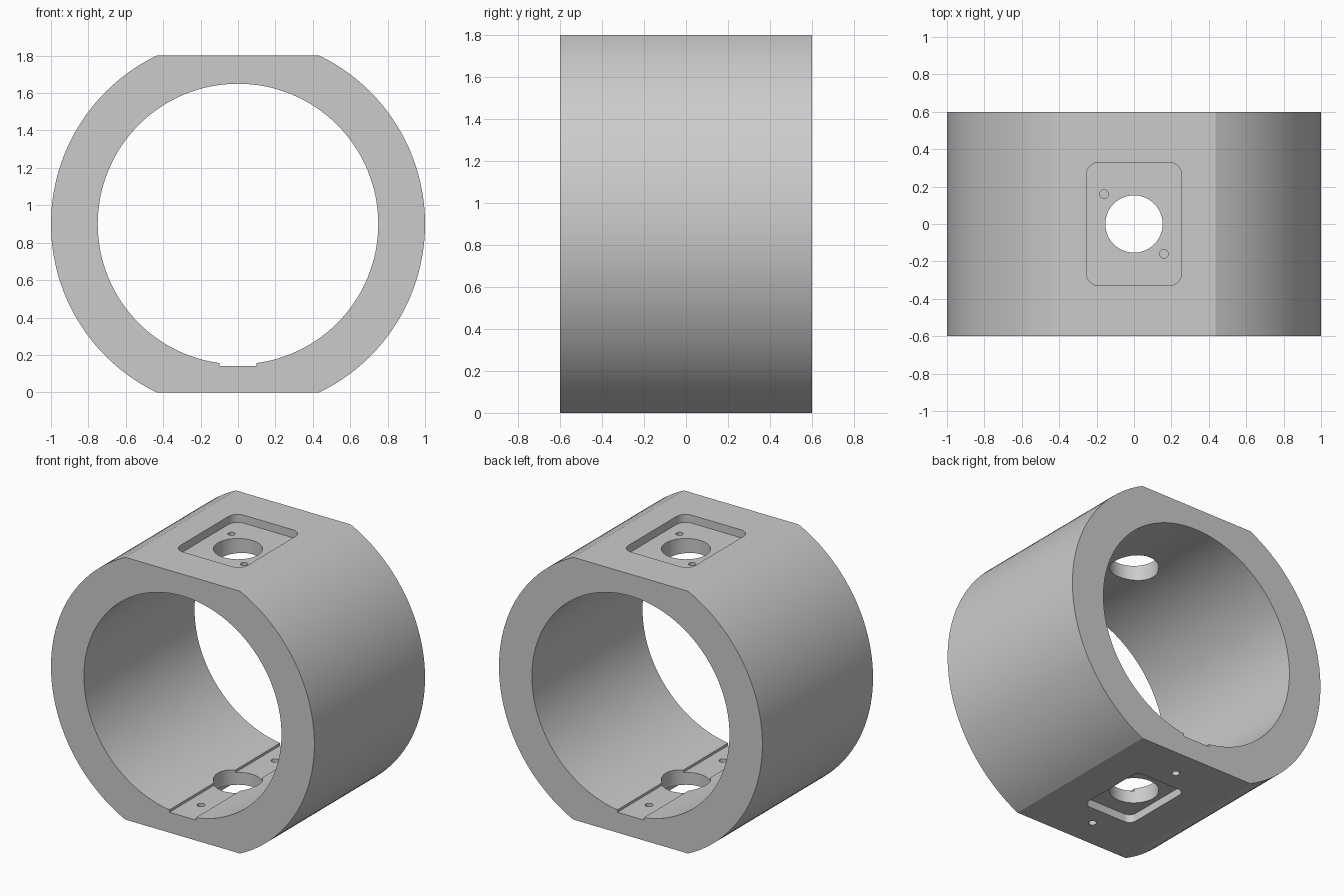
import bpy, bmesh
from math import sin, cos, pi, asin

if "Cube" in bpy.data.objects:
    bpy.data.objects.remove(bpy.data.objects["Cube"], do_unlink=True)

CENTRE = 0.9      # height of the bore axis, also half the height across the flats
BORE = 0.75
HALF_DEPTH = 0.6
POCKET = 0.055    # depth of the two pockets

grey = bpy.data.materials.new("plain grey")
grey.use_nodes = True
colour = (0.6, 0.6, 0.6, 1)
grey.diffuse_color = colour
grey.node_tree.nodes["Principled BSDF"].inputs["Base Color"].default_value = colour


def arc(cx, cy, r, start, end, steps):
    return [(cx + r * cos(start + (end - start) * i / steps),
             cy + r * sin(start + (end - start) * i / steps)) for i in range(steps + 1)]


def circle(cx, cy, r, steps):
    return arc(cx, cy, r, 0, 2 * pi, steps)[:-1]


def rounded_rect(hx, hy, r):
    corners = [(1, 1), (-1, 1), (-1, -1), (1, -1)]
    return [p for i, (sx, sy) in enumerate(corners)
            for p in arc(sx * (hx - r), sy * (hy - r), r, i * pi / 2, (i + 1) * pi / 2, 8)]


def prism(name, outline, low, high, along_y=False):
    """Extrude a closed outline along z, or along y for an x-z outline."""
    bm = bmesh.new()
    place = (lambda p: (p[0], low, p[1])) if along_y else (lambda p: (p[0], p[1], low))
    face = bm.faces.new([bm.verts.new(place(p)) for p in outline])
    made = bmesh.ops.extrude_face_region(bm, geom=[face])["geom"]
    shift = (0, high - low, 0) if along_y else (0, 0, high - low)
    bmesh.ops.translate(bm, vec=shift, verts=[g for g in made if isinstance(g, bmesh.types.BMVert)])
    bmesh.ops.recalc_face_normals(bm, faces=bm.faces)
    mesh = bpy.data.meshes.new(name)
    bm.to_mesh(mesh)
    bm.free()
    obj = bpy.data.objects.new(name, mesh)
    bpy.context.collection.objects.link(obj)
    mesh.materials.append(grey)
    return obj


# Ring body: round outside with a flat on the top and the bottom
flat = asin(CENTRE)
outline = arc(0, CENTRE, 1, -flat, flat, 48) + arc(0, CENTRE, 1, pi - flat, pi + flat, 48)
ring = prism("ring_body", outline, -HALF_DEPTH, HALF_DEPTH, True)

# Bore and the keyway along its floor
cutters = [
    prism("bore_cutter", circle(0, CENTRE, BORE, 128), -1, 1, True),
    prism("keyway_cutter", [(-0.1, 0.14), (0.1, 0.14), (0.1, 0.5), (-0.1, 0.5)], -1, 1, True),
    # Pockets in the flats
    prism("top_pocket_cutter", rounded_rect(0.255, 0.33, 0.07), 2 * CENTRE - POCKET, 2),
    prism("bottom_pocket_cutter", rounded_rect(0.19, 0.26, 0.05), -0.2, POCKET),
    # Large hole through both walls
    prism("port_cutter", circle(0, 0, 0.153, 64), -0.3, 2.1),
]
# Blind holes in the top pocket, through holes in the keyway
for side in (-1, 1):
    cutters.append(prism("pin_hole_cutter", circle(side * 0.16, -side * 0.16, 0.023, 24), 1.69, 1.9))
    cutters.append(prism("screw_hole_cutter", circle(0, side * 0.4, 0.025, 24), -0.2, 0.4))

bpy.ops.object.select_all(action="DESELECT")
bpy.context.view_layer.objects.active = ring
ring.select_set(True)
for cutter in cutters:
    cutter.hide_render = True
    cut = ring.modifiers.new(cutter.name, "BOOLEAN")
    cut.operation = "DIFFERENCE"
    cut.solver = "EXACT"
    cut.object = cutter
    bpy.ops.object.modifier_apply(modifier=cut.name)
    bpy.data.objects.remove(cutter, do_unlink=True)

# Smooth the curved walls, keep the flats and rims crisp
bpy.ops.object.shade_smooth_by_angle(angle=pi / 9)
